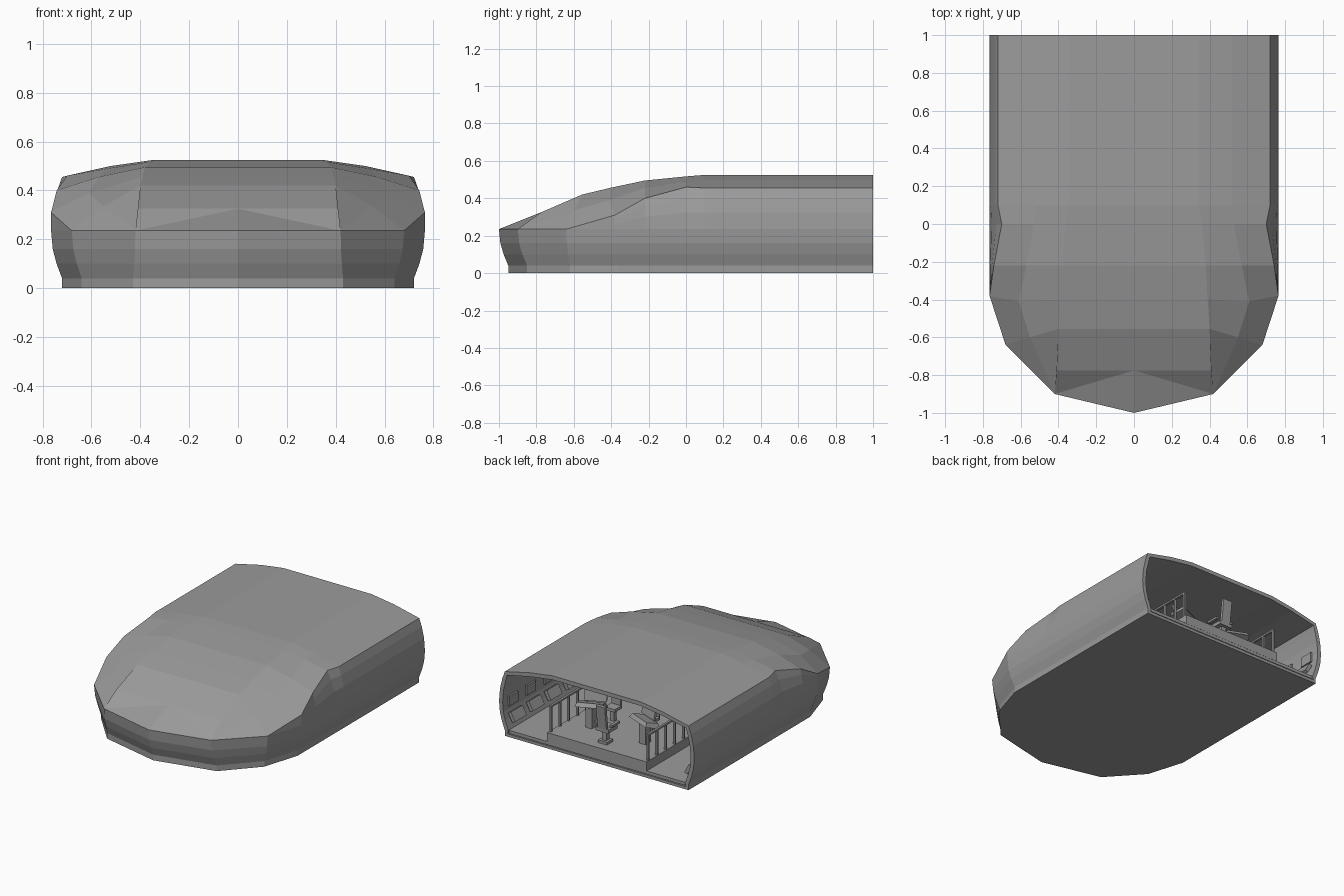
import bpy
import bmesh
from mathutils import Vector

cube = bpy.data.objects.get("Cube")
if cube:
    bpy.data.objects.remove(cube, do_unlink=True)

grey = bpy.data.materials.new("hull_grey")
grey.use_nodes = True
COLOUR = (0.33, 0.33, 0.33, 1)
grey.diffuse_color = COLOUR
grey.node_tree.nodes["Principled BSDF"].inputs["Base Color"].default_value = COLOUR


def finish(bm, name):
    bmesh.ops.recalc_face_normals(bm, faces=bm.faces)
    mesh = bpy.data.meshes.new(name)
    bm.to_mesh(mesh)
    bm.free()
    mesh.materials.append(grey)
    obj = bpy.data.objects.new(name, mesh)
    bpy.context.collection.objects.link(obj)
    return obj


def box(name, centre, size, rot=(0, 0, 0), taper=1.0):
    """Box whose top face is scaled by taper."""
    bm = bmesh.new()
    bmesh.ops.create_cube(bm, size=1)
    for v in bm.verts:
        k = taper if v.co.z > 0 else 1
        v.co = Vector((v.co.x * size[0] * k, v.co.y * size[1] * k, v.co.z * size[2]))
    obj = finish(bm, name)
    obj.location = centre
    obj.rotation_euler = rot
    return obj


# Hull outlines for one half, each running from the nose to the stern
base = [(0, -.95), (.43, -.85), (.64, -.62), (.72, -.36),
        (.72, -.22), (.72, 0), (.72, .1), (.72, 1)]
waist = [(0, -1), (.42, -.9), (.68, -.64), (.765, -.38),
         (.765, -.22), (.765, 0), (.765, .1), (.765, 1)]
eave = [(0, -1, .235), (.42, -.9, .235), (.68, -.64, .235), (.765, -.38, .31),
        (.742, -.22, .4), (.7, 0, .46), (.72, .1, .455), (.72, 1, .455)]
shoulder = [(0, -.775, .325), (.42, -.9, .235), (.55, -.6, .335), (.61, -.41, .39),
            (.57, -.22, .455), (.53, 0, .49), (.52, .1, .5), (.52, 1, .5)]
crown = [(0, -.775, .325), (.41, -.775, .325), (.4, -.555, .42), (.39, -.4, .457),
         (.38, -.22, .495), (.36, 0, .517), (.345, .1, .525), (.345, 1, .525)]

# Lower side bands, upper side bands, then the roof
rows = []
for z, t in [(0, 0), (.04, 0), (.1, .5), (.16, .85), (.235, 1)]:
    rows.append([Vector((*b, z)).lerp(Vector((*w, z)), t) for b, w in zip(base, waist)])
for f in (.4, .75, 1):
    row = []
    for w, e in zip(waist, eave):
        x = w[0] + (e[0] - w[0]) * f * f
        row.append(Vector((x, e[1], .235 + (e[2] - .235) * f)))
    rows.append(row)
rows.append([Vector(p) for p in shoulder])
rows.append([Vector(p) for p in crown])
rows.append([Vector((0, p[1], p[2])) for p in crown])

bm = bmesh.new()
keel = {}
for side in (1, -1):
    grid = [[bm.verts.new((p.x * side, p.y, p.z)) for p in row] for row in rows]
    keel[side] = grid[0]
    for lower, upper in zip(grid, grid[1:]):
        for i in range(len(lower) - 1):
            bm.faces.new((lower[i], lower[i + 1], upper[i + 1], upper[i]))
bm.faces.new(keel[1] + keel[-1][:0:-1])
bmesh.ops.remove_doubles(bm, verts=bm.verts, dist=.0005)
bmesh.ops.dissolve_degenerate(bm, edges=bm.edges, dist=.0005)
hull = finish(bm, "hull_shell")
wall = hull.modifiers.new("wall", 'SOLIDIFY')
wall.thickness = .028
wall.offset = -1

# Decks
box("lower_deck", (0, .35, .036), (1.38, 1.296, .022))
box("raised_deck", (0, .35, .078), (.78, 1.298, .066))
DECK = .11

# Captain chair in the centre
box("chair_foot", (0, .9, DECK + .01), (.07, .07, .02))
box("chair_post", (0, .9, DECK + .05), (.035, .035, .08))
box("chair_seat", (0, .89, DECK + .1), (.1, .1, .025))
box("chair_back", (0, .94, DECK + .19), (.07, .02, .17), (-.12, 0, 0))

for side, label in ((1, "left"), (-1, "right")):
    # Railing beside the raised deck
    for i in range(5):
        box(f"{label}_rail_post", (side * .38, .97 - i * .1, DECK + .09), (.014, .014, .18))
    box(f"{label}_hand_rail", (side * .38, .77, DECK + .18), (.016, .42, .012))

    # Armrests, crew console and its stool
    box(f"{label}_armrest", (side * .058, .88, DECK + .135), (.02, .09, .015))
    box(f"{label}_console_leg", (side * .21, .76, DECK + .07), (.05, .06, .14))
    box(f"{label}_console_top", (side * .21, .76, DECK + .155), (.2, .11, .03),
        (.3, 0, side * .4), .85)
    box(f"{label}_console_screen", (side * .21, .71, DECK + .2), (.15, .015, .07),
        (.2, 0, side * .4))
    box(f"{label}_stool_post", (side * .15, .6, DECK + .04), (.03, .03, .08))
    box(f"{label}_stool_seat", (side * .15, .6, DECK + .09), (.08, .08, .02))
    box(f"{label}_stool_back", (side * .15, .56, DECK + .15), (.07, .015, .1))

    # Wall stations along the lower deck
    for i in range(5):
        y = .9 - i * .2
        box(f"{label}_wall_screen", (side * .725, y, .225), (.012, .1, .07))
        box(f"{label}_wall_desk", (side * .69, y, .125), (.025, .13, .07), (0, side * .5, 0))

# Forward view screen
box("forward_screen", (0, -.25, .26), (.6, .02, .2))
